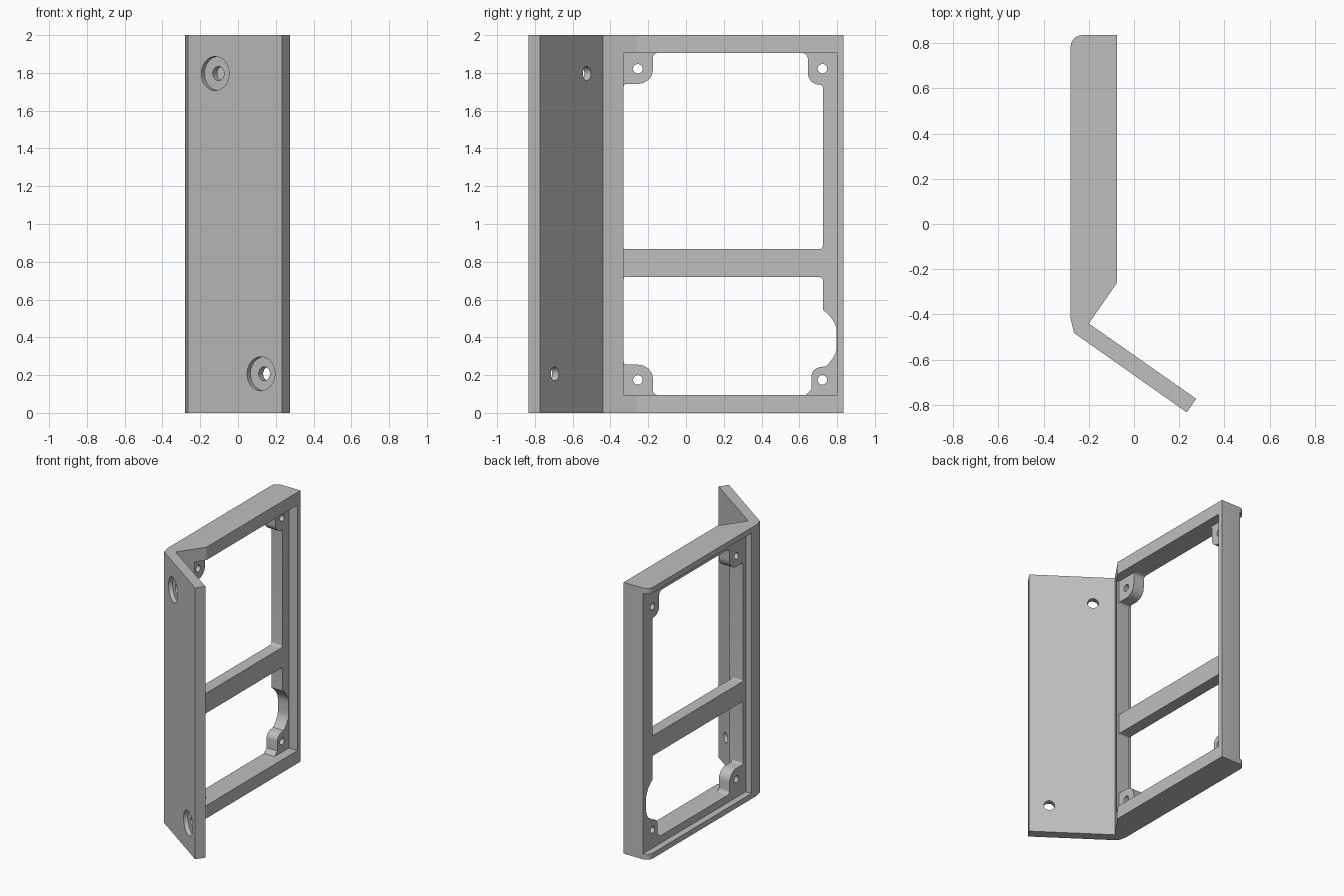
import bpy, bmesh, math
from mathutils import Vector, Matrix

cube = bpy.data.objects.get("Cube")
if cube:
    bpy.data.objects.remove(cube, do_unlink=True)

grey = bpy.data.materials.new("plain_grey")
grey.use_nodes = True
grey.diffuse_color = (0.52, 0.52, 0.52, 1)
grey.node_tree.nodes["Principled BSDF"].inputs["Base Color"].default_value = grey.diffuse_color


def rounded(corners, steps=8):
    """Outline from (u, v, radius) corners, each corner filleted."""
    out = []
    for i, (u, v, r) in enumerate(corners):
        p = Vector((u, v))
        if r == 0:
            out.append(p)
            continue
        a = (Vector(corners[i - 1][:2]) - p).normalized()
        b = (Vector(corners[(i + 1) % len(corners)][:2]) - p).normalized()
        half = a.angle(b) / 2
        centre = p + (a + b).normalized() * r / math.sin(half)
        start = p + a * r / math.tan(half) - centre
        end = p + b * r / math.tan(half) - centre
        sweep = start.angle_signed(end)
        for k in range(steps + 1):
            t = -sweep * k / steps
            out.append(centre + Matrix.Rotation(t, 2) @ start)
    return out


def prism(name, outline, place, low, high):
    """Extrude a flat outline; place(u, v, h) gives the 3D point."""
    bm = bmesh.new()
    rings = [[bm.verts.new(place(p[0], p[1], h)) for p in outline] for h in (low, high)]
    n = len(outline)
    bm.faces.new(rings[0])
    bm.faces.new(rings[1][::-1])
    for i in range(n):
        j = (i + 1) % n
        bm.faces.new((rings[0][i], rings[1][i], rings[1][j], rings[0][j]))
    bmesh.ops.recalc_face_normals(bm, faces=bm.faces)
    mesh = bpy.data.meshes.new(name)
    bm.to_mesh(mesh)
    bm.free()
    mesh.materials.append(grey)
    obj = bpy.data.objects.new(name, mesh)
    bpy.context.collection.objects.link(obj)
    return obj


def circle(u, v, r, n=32):
    return [(u + r * math.cos(math.tau * k / n), v + r * math.sin(math.tau * k / n)) for k in range(n)]


def box(u0, u1, v0, v1):
    return [(u0, v0), (u1, v0), (u1, v1), (u0, v1)]


along_z = lambda u, v, h: (u, v, h)
along_x = lambda u, v, h: (h, u, v)

# Frame side and angled flange share one plan profile
profile = rounded([
    (-0.28, 0.835, 0.05), (-0.075, 0.835, 0), (-0.075, -0.26, 0), (-0.2, -0.44, 0),
    (0.275, -0.773, 0), (0.233, -0.833, 0), (-0.265, -0.482, 0), (-0.28, -0.42, 0)])
bracket = prism("angled_frame_bracket", profile, along_z, 0, 2)

cutters = []


def cut(outline, place, low, high):
    cutters.append(prism("cutter", outline, place, low, high))


# Inner cavity, and outer recess that runs out at the back edge
cut(box(-0.33, 0.8, 0.095, 1.905), along_x, -0.145, 0.1)
cut(box(-0.365, 1.0, 0.04, 1.96), along_x, -0.5, -0.233)

# Upper window with two screw tabs
cut(rounded([
    (-0.33, 0.867, 0.01), (0.725, 0.867, 0.02), (0.725, 1.735, 0.018), (0.645, 1.745, 0.06),
    (0.645, 1.905, 0.03), (-0.175, 1.905, 0.025), (-0.175, 1.742, 0.078), (-0.33, 1.742, 0.015)]),
    along_x, -0.6, 0.1)

# Lower window with round clearance bulge and two screw tabs
bulge = []
for k in range(13):
    t = math.radians(56 - k * 106 / 12)
    bulge.append((min(0.62 + 0.187 * math.cos(t), 0.798), 0.39 + 0.187 * math.sin(t), 0))
cut(rounded([(-0.33, 0.72, 0.01), (0.725, 0.72, 0.02)] + bulge + [
    (0.665, 0.235, 0.05), (0.665, 0.125, 0), (0.635, 0.095, 0),
    (-0.175, 0.095, 0.025), (-0.175, 0.255, 0.078), (-0.33, 0.255, 0.015)]),
    along_x, -0.6, 0.1)

# Screw holes in the tabs
for y in (-0.255, 0.722):
    for z in (0.175, 1.822):
        cut(circle(y, z, 0.025), along_x, -0.6, 0.1)

# Counterbored holes through the flange
run = Vector((0.819, -0.574, 0))
inward = Vector((0.574, 0.819, 0))
up = Vector((0, 0, 1))
for x, y, z in ((-0.121, -0.584, 1.797), (0.122, -0.754, 0.207)):
    base = Vector((x, y, z))
    place = lambda u, v, h: base + run * u + up * v + inward * h
    cut(circle(0, 0, 0.09, 48), place, -0.1, 0.03)
    cut(circle(0, 0, 0.037), place, -0.12, 0.2)

# Apply every cut, then drop the cutters
bpy.context.view_layer.objects.active = bracket
for cutter in cutters:
    mod = bracket.modifiers.new("cut", 'BOOLEAN')
    mod.operation = 'DIFFERENCE'
    mod.solver = 'EXACT'
    mod.object = cutter
    bpy.ops.object.modifier_apply(modifier=mod.name)
    bpy.data.objects.remove(cutter, do_unlink=True)

bpy.ops.object.select_all(action='DESELECT')
bracket.select_set(True)
bpy.ops.object.shade_smooth_by_angle(angle=math.radians(30))
